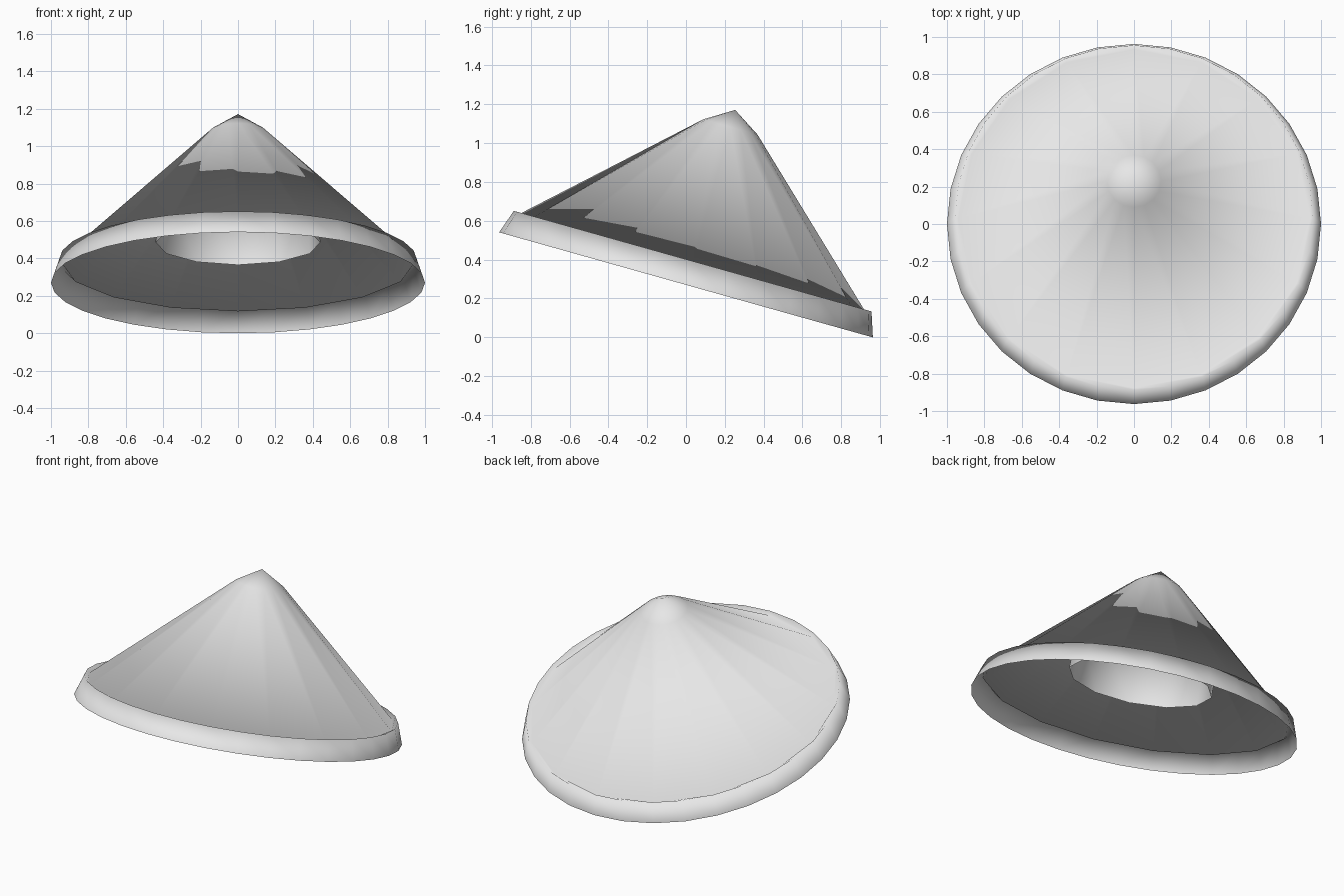
import bpy, bmesh, math
from mathutils import Matrix

cube = bpy.data.objects.get("Cube")
if cube:
    bpy.data.objects.remove(cube, do_unlink=True)

SIDES = 32
TILT = Matrix.Translation((0, 0, 0.27)) @ Matrix.Rotation(math.radians(-15.7), 4, 'X')

straw = bpy.data.materials.new("pale_grey")
straw.use_nodes = True
straw.diffuse_color = (0.8, 0.8, 0.8, 1)
straw.node_tree.nodes["Principled BSDF"].inputs["Base Color"].default_value = straw.diffuse_color


def ring(bm, radius, height, sides):
    """One circle of vertices, repeated so that every ring has SIDES entries."""
    if radius == 0:
        return [bm.verts.new((0, 0, height))] * SIDES
    turns = [math.tau * j / sides + math.pi / 2 for j in range(sides)]
    verts = [bm.verts.new((radius * math.cos(a), radius * math.sin(a), height)) for a in turns]
    return [verts[j * sides // SIDES] for j in range(SIDES)]


def lathe(name, profile):
    """Spin (radius, height, sides) points about the tilted hat axis."""
    bm = bmesh.new()
    rings = [ring(bm, *point) for point in profile]
    for a, b in zip(rings, rings[1:]):
        for j in range(SIDES):
            k = (j + 1) % SIDES
            corners = list(dict.fromkeys((a[j], b[j], b[k], a[k])))
            if len(corners) > 2:
                bm.faces.new(corners).smooth = True
    bm.transform(TILT)
    mesh = bpy.data.meshes.new(name)
    bm.to_mesh(mesh)
    bm.free()
    mesh.materials.append(straw)
    obj = bpy.data.objects.new(name, mesh)
    bpy.context.collection.objects.link(obj)


# Thin coarse cone with a blunt tip, narrow groove and smooth rim band
lathe("cone_and_rim", [(0, 0.936, 16), (0.145, 0.845, 16), (0.94, 0.105, 16),
                       (0.957, 0.127, SIDES), (1.0, 0, SIDES)])

# Head band hanging inside the hollow cone, closed at the top
lathe("head_band", [(0.44, 0.222, 12), (0.435, 0.55, 12), (0, 0.55, 12)])
